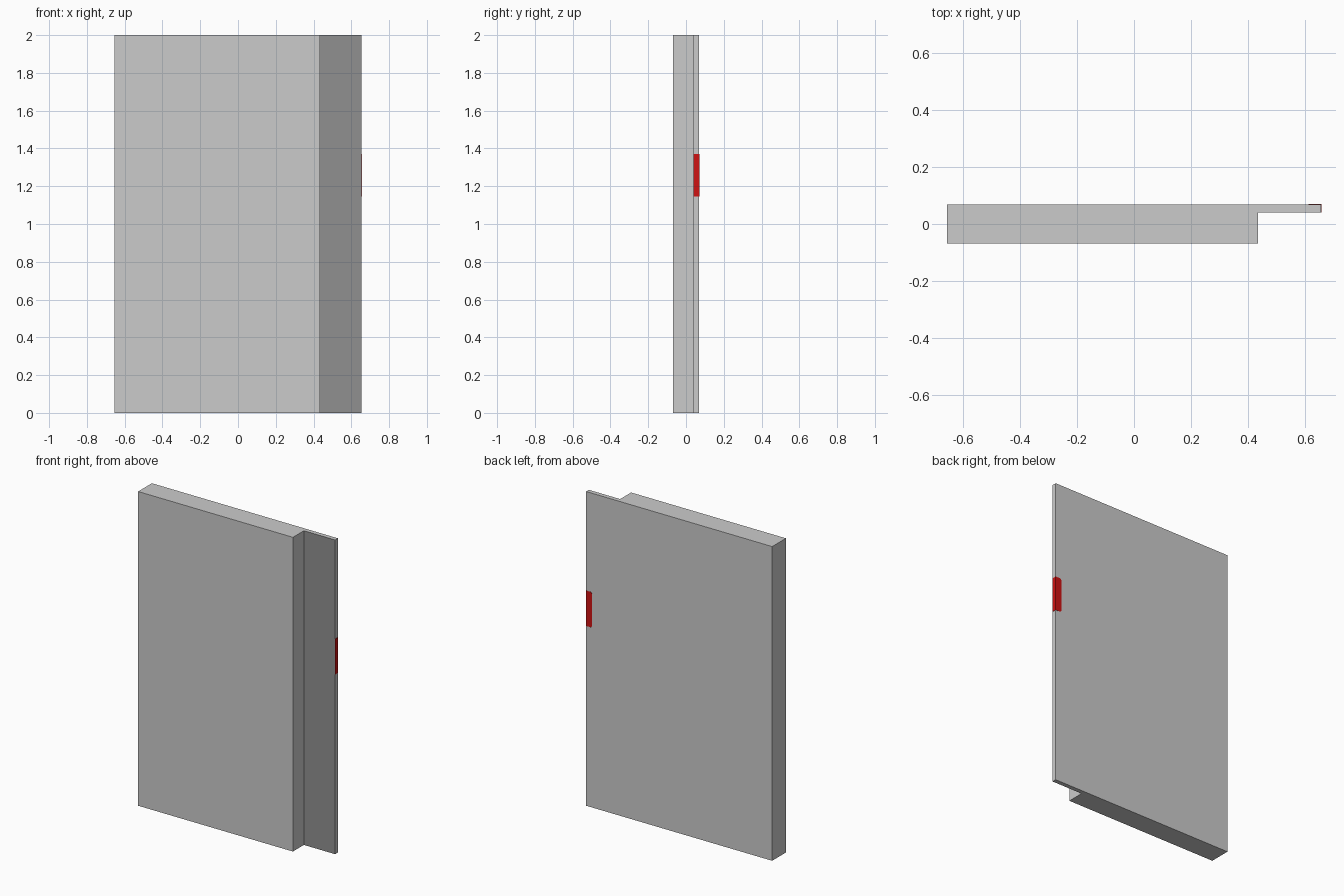
import bpy, bmesh
from mathutils import Vector

if "Cube" in bpy.data.objects:
    bpy.data.objects.remove(bpy.data.objects["Cube"])


def material(name, color):
    m = bpy.data.materials.new(name)
    m.diffuse_color = (*color, 1.0)
    m.use_nodes = True
    m.node_tree.nodes["Principled BSDF"].inputs["Base Color"].default_value = m.diffuse_color
    return m


light_grey = material("light_grey", (0.60, 0.60, 0.60))
dark_grey = material("dark_grey", (0.28, 0.28, 0.28))
red = material("red", (0.62, 0.006, 0.006))


def prism(name, outline, offset, mats):
    """Extrude a flat outline along an offset vector."""
    bm = bmesh.new()
    face = bm.faces.new([bm.verts.new(p) for p in outline])
    res = bmesh.ops.extrude_face_region(bm, geom=[face], use_keep_orig=True)
    verts = [g for g in res["geom"] if isinstance(g, bmesh.types.BMVert)]
    bmesh.ops.translate(bm, verts=verts, vec=Vector(offset))
    bmesh.ops.recalc_face_normals(bm, faces=bm.faces[:])
    mesh = bpy.data.meshes.new(name)
    bm.to_mesh(mesh)
    bm.free()
    for m in mats:
        mesh.materials.append(m)
    obj = bpy.data.objects.new(name, mesh)
    bpy.context.collection.objects.link(obj)
    return obj


W, D, H = 0.655, 0.069, 2.0      # half width, half depth, height
STEP_X, STEP_Y = 0.435, 0.041    # inner corner of the rebate

# Panel with a thin lip along its right side
profile = [(-W, -D, 0), (STEP_X, -D, 0), (STEP_X, STEP_Y, 0),
           (W, STEP_Y, 0), (W, D, 0), (-W, D, 0)]
panel = prism("panel", profile, (0, 0, H), [light_grey, dark_grey])

# Front of the lip is dark grey
for f in panel.data.polygons:
    if f.normal.y < -0.9 and f.center.x > STEP_X:
        f.material_index = 1

# Red marker wrapping from the lip edge onto the back
Z0, Z1, T, R = 1.145, 1.37, 0.0015, 0.01
prism("marker_edge", [(W, STEP_Y, Z0), (W, D + T, Z0), (W, D + T, Z1), (W, STEP_Y, Z1)],
      (T, 0, 0), [red])
XI = W - 0.043
prism("marker_back", [(W, D, Z0), (W, D, Z1), (XI + R, D, Z1), (XI, D, Z1 - R),
                      (XI, D, Z0 + R), (XI + R, D, Z0)], (0, T, 0), [red])
